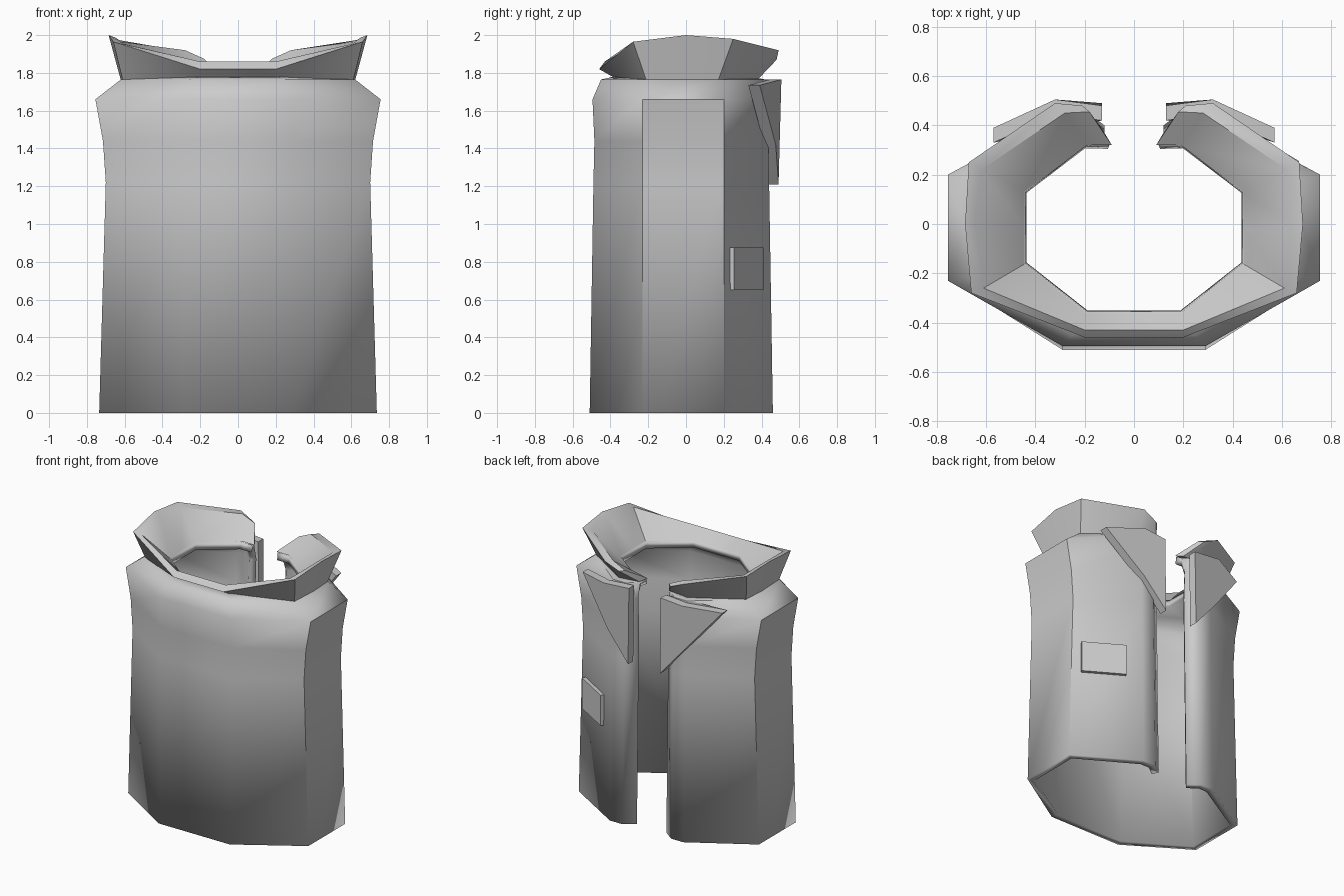
import bpy, bmesh, math

if "Cube" in bpy.data.objects:
    bpy.data.objects.remove(bpy.data.objects["Cube"])


def finish(name, verts, faces, angle):
    me = bpy.data.meshes.new(name)
    me.from_pydata(verts, [], faces)
    bm = bmesh.new()
    bm.from_mesh(me)
    bmesh.ops.recalc_face_normals(bm, faces=bm.faces)
    bm.to_mesh(me)
    bm.free()
    ob = bpy.data.objects.new(name, me)
    bpy.context.collection.objects.link(ob)
    bpy.ops.object.select_all(action='DESELECT')
    ob.select_set(True)
    bpy.context.view_layer.objects.active = ob
    bpy.ops.object.shade_smooth_by_angle(angle=math.radians(angle))
    return ob


def mirrored(half):
    # half runs from the front to the back opening at +x
    return [(-x, y, z) for x, y, z in reversed(half)] + half


def prism(name, pts, off, angle=20):
    # flat outline pushed along off
    n = len(pts)
    back = [tuple(p[i] + off[i] for i in range(3)) for p in pts]
    faces = [list(range(n)), list(range(2 * n - 1, n - 1, -1))]
    faces += [(i, (i + 1) % n, n + (i + 1) % n, n + i) for i in range(n)]
    return finish(name, list(pts) + back, faces, angle)


# Body shell: open rings from hem to neck
def ring(z, f, w, b, fx=0.29, ys=(-0.23, 0.2)):
    return [(fx, -f, z), (w, ys[0], z), (w, ys[1], z),
            (0.3, b, z), (0.2, b, z), (0.12, b - 0.06, z)]


rings = [ring(0, 0.51, 0.735, 0.46), ring(1.22, 0.49, 0.70, 0.44),
         ring(1.44, 0.485, 0.715, 0.435), ring(1.66, 0.495, 0.755, 0.445),
         ring(1.765, 0.45, 0.62, 0.42, 0.25, (-0.21, 0.17)),
         [(0.19, -0.36, 1.785), (0.44, -0.16, 1.785), (0.44, 0.13, 1.785),
          (0.2, 0.315, 1.785), (0.17, 0.32, 1.785), (0.1, 0.32, 1.785)]]
rows = [mirrored(r) for r in rings]
n = len(rows[0])
faces = [(r * n + i, r * n + i + 1, (r + 1) * n + i + 1, (r + 1) * n + i)
         for r in range(len(rows) - 1) for i in range(n - 1)]
body = finish("body_shell", [v for r in rows for v in r], faces, 50)
# make sure the shell faces outward before thickening
if sum(p.normal.x * p.center.x + p.normal.y * p.center.y for p in body.data.polygons) < 0:
    body.data.flip_normals()
sol = body.modifiers.new("thickness", 'SOLIDIFY')
sol.thickness = 0.05
sol.offset = -1

# Collar: stations of outer base, outer top, inner top, inner base
stations = [
    [(0.2, -0.38, 1.775), (0.2, -0.46, 1.82), (0.2, -0.43, 1.86), (0.19, -0.36, 1.78)],
    [(0.61, -0.21, 1.76), (0.66, -0.28, 1.965), (0.61, -0.26, 1.955), (0.44, -0.16, 1.78)],
    [(0.62, 0.0, 1.76), (0.685, 0.0, 2.0), (0.645, 0.0, 1.985), (0.44, -0.02, 1.78)],
    [(0.61, 0.17, 1.76), (0.67, 0.25, 1.98), (0.62, 0.22, 1.965), (0.44, 0.13, 1.78)],
    [(0.28, 0.38, 1.765), (0.32, 0.49, 1.92), (0.28, 0.45, 1.92), (0.19, 0.32, 1.79)],
    [(0.12, 0.37, 1.775), (0.21, 0.48, 1.87), (0.18, 0.455, 1.875), (0.09, 0.32, 1.79)]]
cols = [mirrored([s[k] for s in stations]) for k in range(4)]
n = len(cols[0])
faces = [(k * n + i, k * n + i + 1, ((k + 1) % 4) * n + i + 1, ((k + 1) % 4) * n + i)
         for k in range(4) for i in range(n - 1)]
faces += [tuple(k * n for k in range(4)), tuple(k * n + n - 1 for k in range(4))]
finish("collar", [v for c in cols for v in c], faces, 35)

# Lapels beside the opening
lapel = [(0.13, 0.48, 1.765), (0.32, 0.505, 1.765), (0.57, 0.39, 1.735),
         (0.31, 0.475, 1.42), (0.13, 0.49, 1.21)]
for side, s in (("right", 1), ("left", -1)):
    prism("lapel_" + side, [(s * x, y, z) for x, y, z in lapel], (0, -0.06, 0))

# Pocket flap on one side only
pocket = [(x, y, z) for x, y, z in ((0.67, 0.255, 0.65), (0.41, 0.41, 0.65),
                                    (0.41, 0.41, 0.875), (0.67, 0.255, 0.875))]
prism("pocket", pocket, (-0.02, -0.035, 0))
